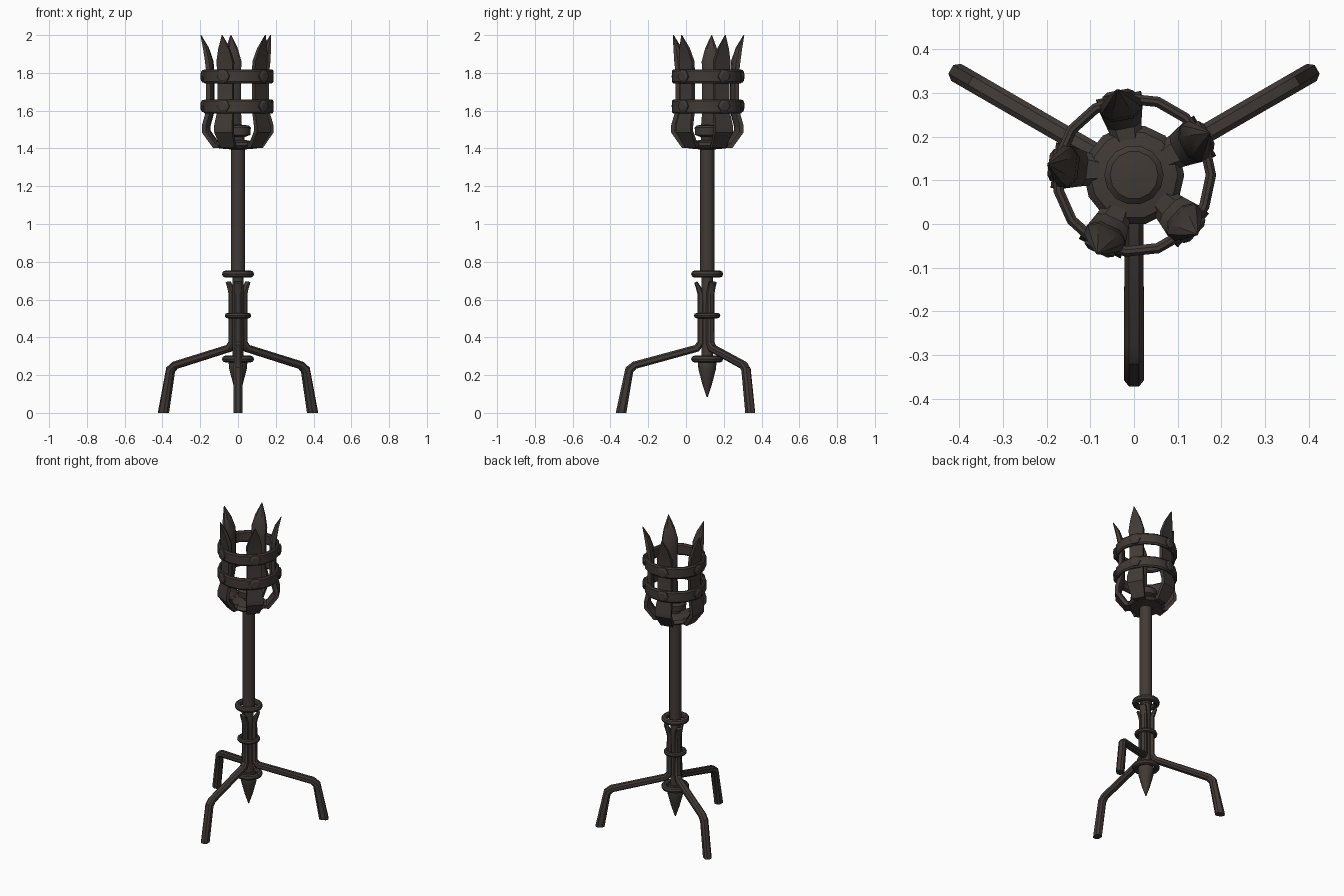
import bpy, math
from mathutils import Vector, Matrix

if "Cube" in bpy.data.objects:
    bpy.data.objects.remove(bpy.data.objects["Cube"])

CY = 0.112  # y of the central shaft
iron = bpy.data.materials.new("dark iron")
iron.diffuse_color = (0.053, 0.042, 0.036, 1)
iron.use_nodes = True
iron.node_tree.nodes["Principled BSDF"].inputs["Base Color"].default_value = iron.diffuse_color


def add(name, verts, faces, angle=0.0):
    me = bpy.data.meshes.new(name)
    me.from_pydata([tuple(v) for v in verts], [], faces)
    me.materials.append(iron)
    ob = bpy.data.objects.new(name, me)
    bpy.context.collection.objects.link(ob)
    ob.matrix_world = Matrix.Translation((0, CY, 0)) @ Matrix.Rotation(math.radians(angle), 4, 'Z')
    bpy.ops.object.select_all(action='DESELECT')
    bpy.context.view_layer.objects.active = ob
    ob.select_set(True)
    bpy.ops.object.mode_set(mode='EDIT')
    bpy.ops.mesh.select_all(action='SELECT')
    bpy.ops.mesh.normals_make_consistent(inside=False)
    bpy.ops.object.mode_set(mode='OBJECT')
    bpy.ops.object.shade_smooth_by_angle(angle=math.radians(35))
    return ob


def lathe(name, prof, n=12, closed=False):
    """Spin (radius, z) points; closed profiles make rings."""
    verts, faces, m = [], [], len(prof)
    for r, z in prof:
        for k in range(n):
            a = 2 * math.pi * k / n
            verts.append((r * math.cos(a), r * math.sin(a), z))
    for i in range(m if closed else m - 1):
        j = (i + 1) % m
        for k in range(n):
            l = (k + 1) % n
            faces.append((i * n + k, i * n + l, j * n + l, j * n + k))
    if not closed:
        faces += [tuple(range(n)), tuple(range((m - 1) * n, m * n))]
    return add(name, verts, faces)


def sweep(name, path, section, angle):
    """Sweep a section along (r, z, width, thickness) points in a radial plane."""
    verts, faces, n = [], [], len(section)
    pts = [Vector((p[0], p[1])) for p in path]
    for i, p in enumerate(path):
        d1 = (pts[i] - pts[max(i - 1, 0)]).normalized()
        d2 = (pts[min(i + 1, len(pts) - 1)] - pts[i]).normalized()
        t = (d1 + d2).normalized()
        miter = 1 / max(0.6, t.dot(d2 if i == 0 else d1))
        nr = Vector((t.y, -t.x))
        if name.startswith("leg") and i == len(path) - 1:
            nr, miter = Vector((-1, 0)), 1  # flat foot
        for u, v in section:
            q = pts[i] + nr * (v * p[3] * miter / 2)
            verts.append((q.x, u * p[2] / 2, q.y))
    for i in range(len(path) - 1):
        for k in range(n):
            l = (k + 1) % n
            faces.append((i * n + k, i * n + l, (i + 1) * n + l, (i + 1) * n + k))
    faces += [tuple(range(n)), tuple(range((len(path) - 1) * n, len(path) * n))]
    return add(name, verts, faces, angle)


# Shaft, with a thinner core where the legs are clamped on
lathe("shaft", [(0.03, 0.27), (0.03, 0.72), (0.038, 0.73), (0.038, 1.41)], 12)
# Pointed finial under the hub
lathe("bottom_spike", [(0.04, 0.30), (0.05, 0.27), (0.046, 0.23), (0.025, 0.15), (0.003, 0.085)], 12)


# Rounded collars
def collar(name, z, radius, tube):
    c = radius - tube
    lathe(name, [(c + tube * math.cos(a), z + tube * math.sin(a))
                 for a in (math.pi * k / 4 for k in range(8))], 16, True)


collar("upper_collar", 0.735, 0.085, 0.019)
collar("middle_collar", 0.515, 0.07, 0.014)
collar("lower_collar", 0.285, 0.085, 0.018)

# Three bent legs
octagon = [(-1, -.5), (-.5, -1), (.5, -1), (1, -.5), (1, .5), (.5, 1), (-.5, 1), (-1, .5)]
leg = [(0.060, 0.692, 0.042, 0.018), (0.045, 0.66, 0.04, 0.028), (0.034, 0.63, 0.04, 0.034),
       (0.034, 0.37, 0.042, 0.036), (0.055, 0.342, 0.044, 0.038), (0.385, 0.252, 0.045, 0.040),
       (0.412, 0.228, 0.045, 0.044), (0.456, 0.0, 0.045, 0.056)]
for k, a in enumerate((-90, 30, 150)):
    sweep("leg_%d" % (k + 1), leg, octagon, a)

# Basket floor dome and the cap above it
lathe("basket_floor", [(0.04, 1.395), (0.10, 1.40), (0.115, 1.415), (0.10, 1.432), (0.04, 1.445)], 14)
lathe("shaft_cap", [(0.03, 1.42), (0.035, 1.46), (0.065, 1.472), (0.068, 1.51), (0.055, 1.522),
                    (0.01, 1.526)], 14)

# Five prongs with rivets
chamfered = [(-1, -.2), (-.55, -1), (.55, -1), (1, -.2), (1, 1), (-1, 1)]
prong = [(0.05, 1.418, 0.05, 0.032), (0.118, 1.419, 0.08, 0.036), (0.168, 1.49, 0.105, 0.036),
         (0.168, 1.52, 0.105, 0.036), (0.146, 1.60, 0.088, 0.036), (0.146, 1.80, 0.088, 0.036),
         (0.152, 1.86, 0.095, 0.036), (0.170, 1.93, 0.062, 0.026), (0.198, 2.0, 0.004, 0.004)]
for k in range(5):
    a = 101 + 72 * k
    sweep("prong_%d" % (k + 1), prong, chamfered, a)
    for z, tag in ((1.625, "lower"), (1.782, "upper")):
        verts = [(x, s * math.cos(t), z + s * math.sin(t))
                 for x, s in ((0.165, 0.037), (0.189, 0.037), (0.197, 0.024))
                 for t in (math.pi * j / 3 for j in range(6))]
        faces = [(i * 6 + j, i * 6 + (j + 1) % 6, i * 6 + 6 + (j + 1) % 6, i * 6 + 6 + j)
                 for i in range(2) for j in range(6)]
        faces += [tuple(range(6)), tuple(range(12, 18))]
        add("%s_rivet_%d" % (tag, k + 1), verts, faces, a)

# Two hoops around the prongs
for z, tag in ((1.622, "lower"), (1.782, "upper")):
    lathe(tag + "_hoop", [(0.164, z - 0.028), (0.172, z - 0.037), (0.181, z - 0.037), (0.188, z - 0.028),
                          (0.188, z + 0.028), (0.181, z + 0.037), (0.172, z + 0.037), (0.164, z + 0.028)],
          15, True)
